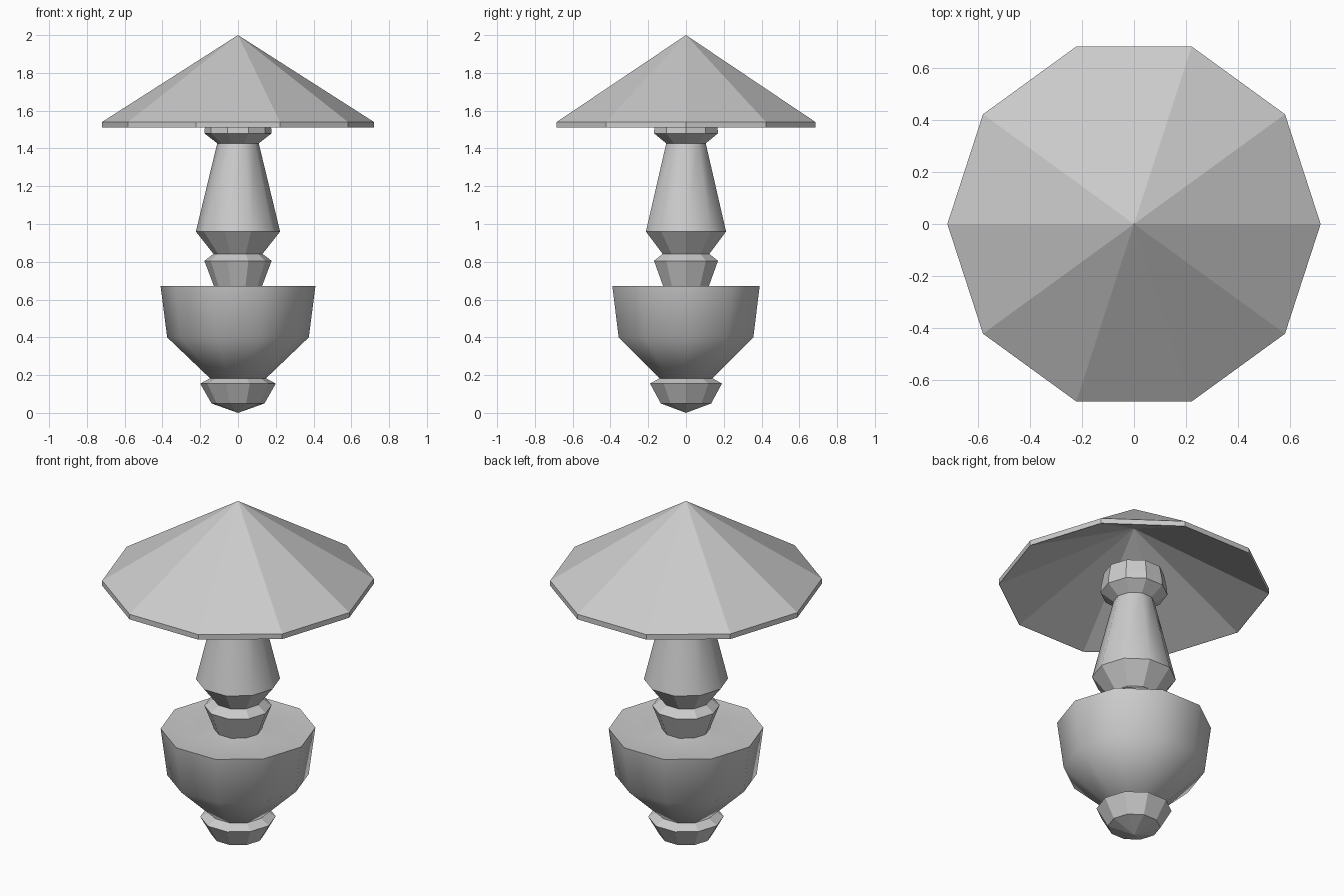
import bpy, bmesh, math

cube = bpy.data.objects.get("Cube")
if cube:
    bpy.data.objects.remove(cube, do_unlink=True)

SIDES = 10

grey = bpy.data.materials.new("plain grey")
grey.use_nodes = True
colour = (0.6, 0.6, 0.6, 1)
grey.diffuse_color = colour
grey.node_tree.nodes["Principled BSDF"].inputs["Base Color"].default_value = colour


def lathe(name, profile, smooth_angle=None):
    """Turn (radius, height) points around z; radius 0 makes a single tip."""
    bm = bmesh.new()
    rings = []
    for r, z in profile:
        if r == 0:
            rings.append([bm.verts.new((0, 0, z))] * SIDES)
        else:
            turn = math.tau / SIDES
            rings.append([bm.verts.new((r * math.cos(i * turn), r * math.sin(i * turn), z))
                          for i in range(SIDES)])
    for low, high in zip(rings, rings[1:]):
        for i in range(SIDES):
            j = (i + 1) % SIDES
            corners = list(dict.fromkeys((low[i], low[j], high[j], high[i])))
            bm.faces.new(corners)
    bmesh.ops.recalc_face_normals(bm, faces=bm.faces)
    mesh = bpy.data.meshes.new(name)
    bm.to_mesh(mesh)
    bm.free()
    mesh.materials.append(grey)
    obj = bpy.data.objects.new(name, mesh)
    bpy.context.collection.objects.link(obj)
    if smooth_angle:
        bpy.ops.object.select_all(action='DESELECT')
        obj.select_set(True)
        bpy.context.view_layer.objects.active = obj
        bpy.ops.object.shade_smooth_by_angle(angle=math.radians(smooth_angle))
    return obj


# Faceted foot with a pointed underside
lathe("foot", [(0, 0), (0.14, 0.05), (0.2, 0.155), (0.145, 0.185), (0, 0.185)])

# Rounded bowl with a slightly dished top
lathe("bowl", [(0, 0.18), (0.145, 0.18), (0.375, 0.4), (0.41, 0.672),
               (0.2, 0.655), (0.12, 0.67), (0, 0.67)], 60)

# Faceted neck rings between bowl and column
lathe("neck", [(0, 0.665), (0.125, 0.665), (0.178, 0.805), (0.13, 0.842),
               (0.223, 0.96), (0, 0.96)])

# Smooth tapering column
lathe("column", [(0, 0.96), (0.223, 0.96), (0.11, 1.427), (0, 1.427)], 40)

# Faceted collar under the canopy
lathe("collar", [(0, 1.427), (0.11, 1.427), (0.178, 1.48), (0.175, 1.52),
                 (0.16, 1.6), (0, 1.6)])

# Hollow pointed canopy with a thin rim
lathe("canopy", [(0, 1.88), (0.715, 1.51), (0.72, 1.51), (0.72, 1.54), (0, 2)])
